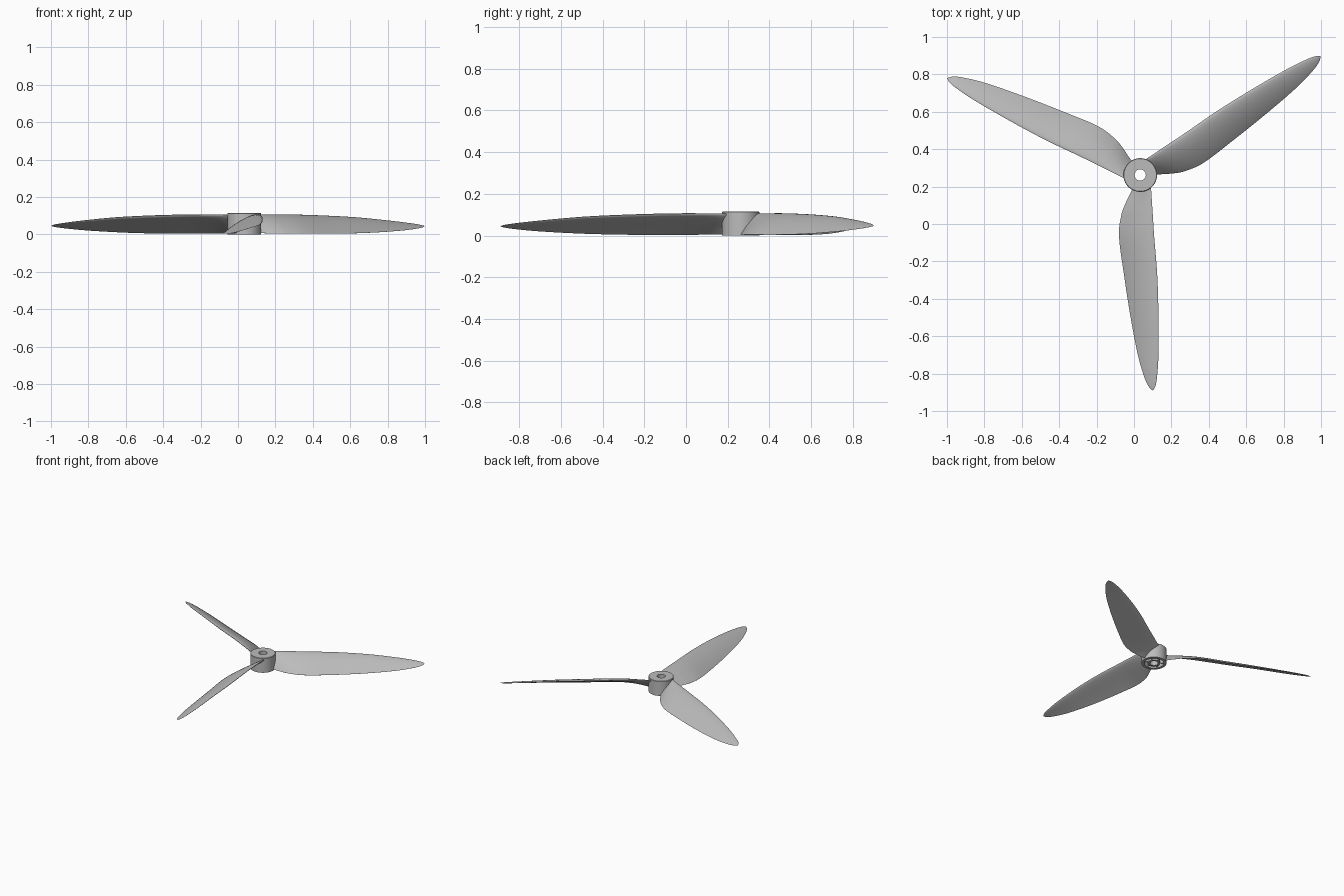
import bpy, bmesh, math
from mathutils import Vector

if "Cube" in bpy.data.objects:
    bpy.data.objects.remove(bpy.data.objects["Cube"])

HUB = Vector((0.033, 0.262, 0))

grey = bpy.data.materials.new("plain grey")
grey.use_nodes = True
colour = (0.5, 0.5, 0.5, 1)
grey.diffuse_color = colour
grey.node_tree.nodes["Principled BSDF"].inputs["Base Color"].default_value = colour


def finish(name, bm, sharp=40):
    """Turn a bmesh into a smooth-shaded object placed on the hub axis."""
    bmesh.ops.recalc_face_normals(bm, faces=bm.faces)
    mesh = bpy.data.meshes.new(name)
    bm.to_mesh(mesh)
    bm.free()
    mesh.materials.append(grey)
    obj = bpy.data.objects.new(name, mesh)
    bpy.context.collection.objects.link(obj)
    obj.location = HUB
    bpy.ops.object.select_all(action="DESELECT")
    obj.select_set(True)
    bpy.context.view_layer.objects.active = obj
    bpy.ops.object.shade_smooth_by_angle(angle=math.radians(sharp))
    return obj


def bridge(bm, a, b):
    for i in range(len(a)):
        j = (i + 1) % len(a)
        bm.faces.new((a[i], a[j], b[j], b[i]))


# Hub: turned profile with a through bore and a hollow underside
def make_hub(steps=64):
    profile = [(0.03, 0.115), (0.087, 0.115), (0.09, 0.112), (0.09, 0),
               (0.07, 0), (0.07, 0.05), (0.045, 0.05), (0.045, 0), (0.03, 0)]
    bm = bmesh.new()
    rings = []
    for r, z in profile:
        rings.append([bm.verts.new((r * math.cos(t), r * math.sin(t), z))
                      for t in (math.tau * k / steps for k in range(steps))])
    for k, ring in enumerate(rings):
        bridge(bm, ring, rings[(k + 1) % len(rings)])
    finish("hub", bm, 30)


# Ribs across the hollow under the hub
def make_ribs(count=6):
    for k in range(count):
        bm = bmesh.new()
        bmesh.ops.create_cube(bm, size=1)
        for v in bm.verts:
            v.co = (v.co.x * 0.03 + 0.0575, v.co.y * 0.008, v.co.z * 0.05 + 0.03)
        rib = finish(f"hub_rib_{k + 1}", bm)
        rib.rotation_euler.z = math.tau * (k + 0.5) / count


# Blade stations: radius, low edge x, high edge x, low edge z, high edge z
STATIONS = [
    (0.06, -0.036, 0.058, 0.008, 0.104),
    (0.10, -0.053, 0.060, 0.006, 0.105),
    (0.16, -0.082, 0.064, 0.005, 0.105),
    (0.22, -0.102, 0.068, 0.004, 0.105),
    (0.33, -0.113, 0.075, 0.004, 0.104),
    (0.53, -0.087, 0.091, 0.004, 0.099),
    (0.75, -0.053, 0.098, 0.009, 0.089),
    (0.96, -0.013, 0.098, 0.020, 0.071),
    (1.08, 0.022, 0.090, 0.031, 0.058),
    (1.13, 0.045, 0.081, 0.038, 0.051),
    (1.152, 0.066, 0.068, 0.044, 0.045),
]


def smooth_stations(steps=5):
    pts = [Vector(s) for s in STATIONS]
    out = []
    for i in range(len(pts) - 1):
        p, q = pts[i], pts[i + 1]
        before, after = pts[max(i - 1, 0)], pts[min(i + 2, len(pts) - 1)]
        for k in range(steps):
            t = k / steps
            m, n = (q - before) / 2, (after - p) / 2
            out.append(p * (2*t**3 - 3*t**2 + 1) + m * (t**3 - 2*t**2 + t)
                       + q * (3*t**2 - 2*t**3) + n * (t**3 - t**2))
    return out + [pts[-1]]


def airfoil(count=12, thick=0.11, camber=0.03):
    """Closed section: (along chord, above chord), nose at zero."""
    def half(u):
        return 5 * thick * (0.2969 * math.sqrt(u) - 0.126 * u - 0.3516 * u**2
                            + 0.2843 * u**3 - 0.1015 * u**4)
    us = [(1 - math.cos(math.pi * k / count)) / 2 for k in range(count + 1)]
    top = [(u, 4 * camber * u * (1 - u) + half(u)) for u in us]
    low = [(u, 4 * camber * u * (1 - u) - half(u)) for u in us[1:]]
    return top + low[::-1]


def make_blade(name, turn):
    bm = bmesh.new()
    section = airfoil()
    rings = []
    for r, x_low, x_high, z_low, z_high in smooth_stations():
        nose = Vector((x_high, -r, z_high))
        chord = Vector((x_low - x_high, 0, z_low - z_high))
        normal = Vector((chord.z, 0, -chord.x))
        rings.append([bm.verts.new(nose + chord * u + normal * h) for u, h in section])
    for a, b in zip(rings, rings[1:]):
        bridge(bm, a, b)
    bm.faces.new(rings[0])
    bm.faces.new(rings[-1])
    finish(name, bm, 50).rotation_euler.z = turn


make_hub()
make_ribs()
for k, side in enumerate(("front", "left", "right")):
    make_blade(side + "_blade", math.tau * k / 3)
